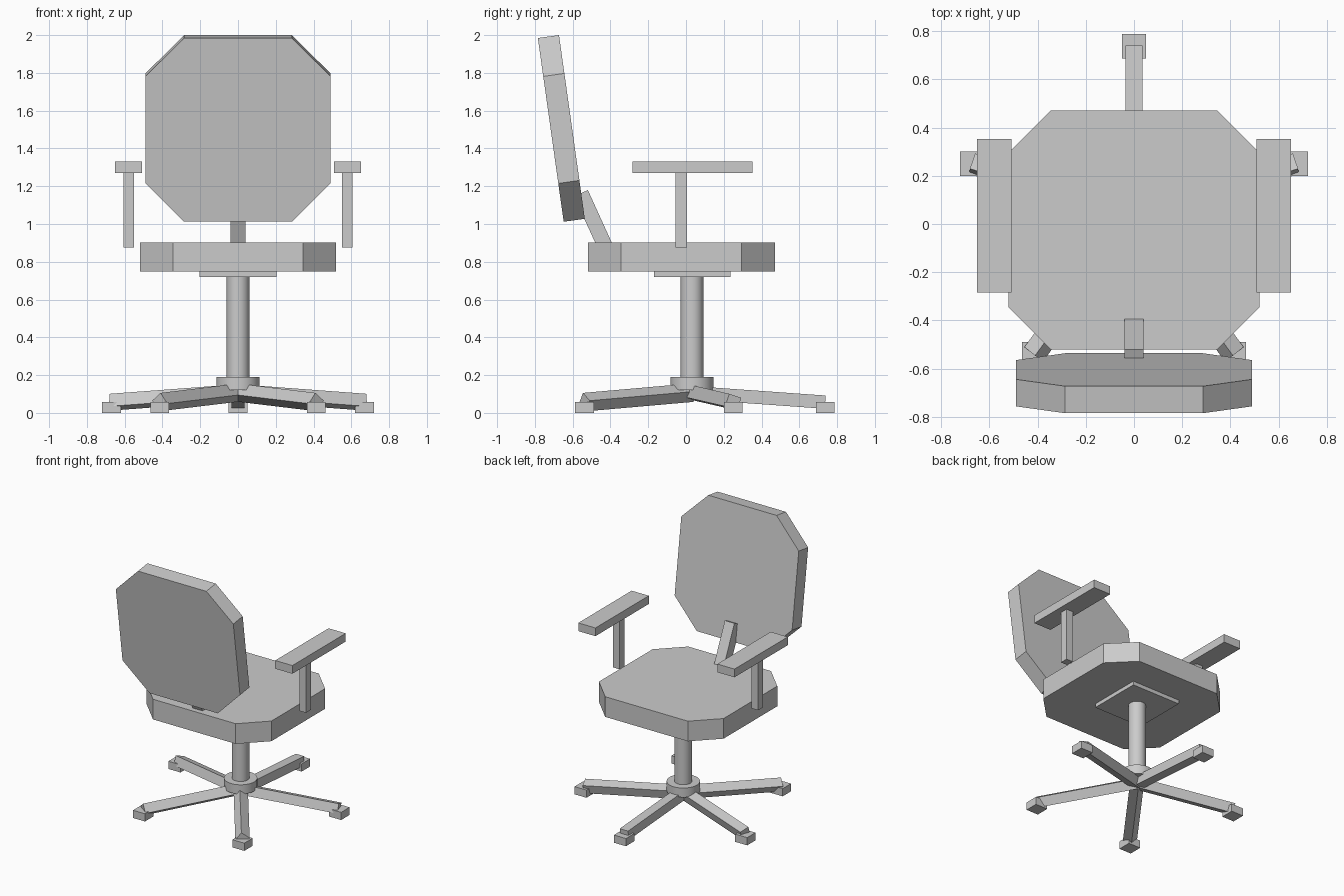
import bpy, bmesh, math
from mathutils import Vector, Matrix

if "Cube" in bpy.data.objects:
    bpy.data.objects.remove(bpy.data.objects["Cube"])

grey = bpy.data.materials.new("plain grey")
grey.diffuse_color = (0.6, 0.6, 0.6, 1)
grey.use_nodes = True
grey.node_tree.nodes["Principled BSDF"].inputs["Base Color"].default_value = grey.diffuse_color


def add_object(name, bm, matrix=Matrix()):
    bmesh.ops.recalc_face_normals(bm, faces=bm.faces)
    mesh = bpy.data.meshes.new(name)
    bm.to_mesh(mesh)
    bm.free()
    mesh.materials.append(grey)
    obj = bpy.data.objects.new(name, mesh)
    bpy.context.collection.objects.link(obj)
    obj.matrix_world = matrix
    return obj


def box(name, centre, size, rotation=Matrix()):
    bm = bmesh.new()
    bmesh.ops.create_cube(bm, size=1, matrix=Matrix.Diagonal((*size, 1)))
    return add_object(name, bm, Matrix.Translation(centre) @ rotation)


def beam(name, start, end, width):
    """Square bar between two points."""
    a, b = Vector(start), Vector(end)
    turn = Vector((0, 0, 1)).rotation_difference(b - a).to_matrix().to_4x4()
    return box(name, (a + b) / 2, (width, width, (b - a).length), turn)


def cushion(name, centre, hx, hy, cut, thick, rotation=Matrix()):
    """Rectangle with cut corners, extruded to a thickness."""
    bm = bmesh.new()
    outline = [(hx - cut, -hy), (hx, cut - hy), (hx, hy - cut), (hx - cut, hy)]
    outline += [(-x, -y) for x, y in outline]
    face = bm.faces.new([bm.verts.new((x, y, -thick / 2)) for x, y in outline])
    top = bmesh.ops.extrude_face_region(bm, geom=[face])["geom"]
    bmesh.ops.translate(bm, vec=(0, 0, thick),
                        verts=[v for v in top if isinstance(v, bmesh.types.BMVert)])
    return add_object(name, bm, Matrix.Translation(centre) @ rotation)


def cylinder(name, y, z0, z1, radius):
    bm = bmesh.new()
    bmesh.ops.create_cone(bm, cap_ends=True, segments=32, radius1=radius,
                          radius2=radius, depth=z1 - z0)
    obj = add_object(name, bm, Matrix.Translation((0, y, (z0 + z1) / 2)))
    bpy.context.view_layer.objects.active = obj
    obj.select_set(True)
    bpy.ops.object.shade_smooth_by_angle(angle=math.radians(40))
    obj.select_set(False)


AXIS_Y = 0.032  # position of the central column

# Star base: five bars with a block under each tip
for i in range(5):
    a = math.radians(90 + 72 * i)
    x, y = 0.705 * math.cos(a), AXIS_Y + 0.705 * math.sin(a)
    beam(f"base_leg_{i + 1}", (0, AXIS_Y, 0.107), (x, y, 0.057), 0.07)
    box(f"foot_{i + 1}", (x, y, 0.029), (0.1, 0.1, 0.058))

# Column, collar and mounting plate
cylinder("collar", AXIS_Y, 0.12, 0.19, 0.114)
cylinder("column", AXIS_Y, 0.12, 0.73, 0.06)
box("seat_plate", (0, AXIS_Y, 0.74), (0.405, 0.405, 0.04))

# Seat and backrest
cushion("seat", (0, -0.025, 0.825), 0.52, 0.495, 0.175, 0.152)
cushion("backrest", (0, -0.66, 1.506), 0.49, 0.491, 0.205, 0.113,
        Matrix.Rotation(math.radians(98), 4, 'X'))
beam("back_strut", (0, -0.40, 0.82), (0, -0.556, 1.163), 0.08)

# Armrests
for side, s in (("left", -1), ("right", 1)):
    box(f"{side}_arm_post", (s * 0.578, -0.025, 1.075), (0.055, 0.06, 0.40))
    box(f"{side}_arm_pad", (s * 0.58, 0.035, 1.30), (0.143, 0.636, 0.062))
